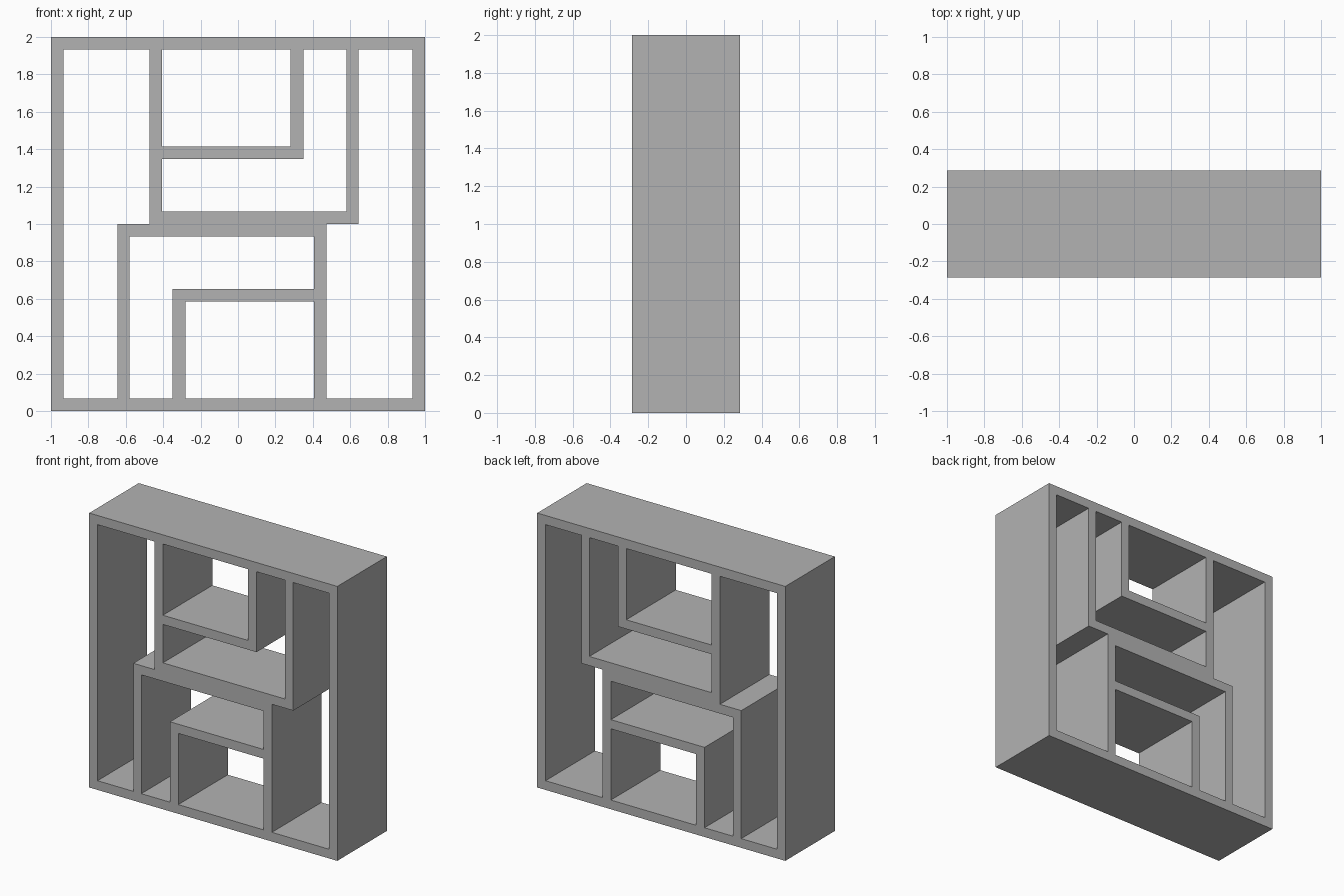
import bpy, bmesh
from math import radians

cube = bpy.data.objects.get("Cube")
if cube:
    bpy.data.objects.remove(cube, do_unlink=True)

HALF_DEPTH = 0.285
T = 0.067                 # board thickness
IN = 1 - T                # inner face of the frame
TOP = 2 - T

# Material
grey = bpy.data.materials.new("matte_grey")
grey.use_nodes = True
colour = (0.45, 0.45, 0.45, 1)
grey.diffuse_color = colour
grey.node_tree.nodes["Principled BSDF"].inputs["Base Color"].default_value = colour

# Compartment outlines; each one repeats turned half round the centre
side_bay = [(-IN, T), (-0.645, T), (-0.645, 1), (-0.473, 1), (-0.473, TOP), (-IN, TOP)]
box_bay = [(-0.282, T), (0.406, T), (0.406, 0.586), (-0.282, 0.586)]
angled_bay = [(-0.58, T), (-0.349, T), (-0.349, 0.653), (0.406, 0.653), (0.406, IN), (-0.58, IN)]


def half_turn(outline):
    return [(-x, 2 - z) for x, z in outline]


def add_outline(curve, outline):
    spline = curve.splines.new('POLY')
    spline.points.add(len(outline) - 1)
    for point, (x, z) in zip(spline.points, outline):
        point.co = (x, z, 0, 1)
    spline.use_cyclic_u = True


# Filled profile of the whole unit, with the compartments as holes
profile = bpy.data.curves.new("shelf_profile", 'CURVE')
profile.dimensions = '2D'
profile.fill_mode = 'BOTH'
profile.extrude = HALF_DEPTH
add_outline(profile, [(-1, 0), (1, 0), (1, 2), (-1, 2)])
for bay in (side_bay, box_bay, angled_bay):
    add_outline(profile, bay)
    add_outline(profile, half_turn(bay))

shelf = bpy.data.objects.new("shelf_unit", profile)
bpy.context.collection.objects.link(shelf)
shelf.rotation_euler.x = radians(90)
bpy.context.view_layer.objects.active = shelf
shelf.select_set(True)
bpy.ops.object.convert(target='MESH')
shelf = bpy.context.object
shelf.name = "shelf_unit"
bpy.ops.object.transform_apply(location=False, rotation=True, scale=False)

# Weld the caps to the walls and keep every face flat
bm = bmesh.new()
bm.from_mesh(shelf.data)
bmesh.ops.remove_doubles(bm, verts=bm.verts, dist=0.0005)
bmesh.ops.recalc_face_normals(bm, faces=bm.faces)
for face in bm.faces:
    face.smooth = False
    face.material_index = 0
bm.to_mesh(shelf.data)
bm.free()
shelf.data.materials.clear()
shelf.data.materials.append(grey)
